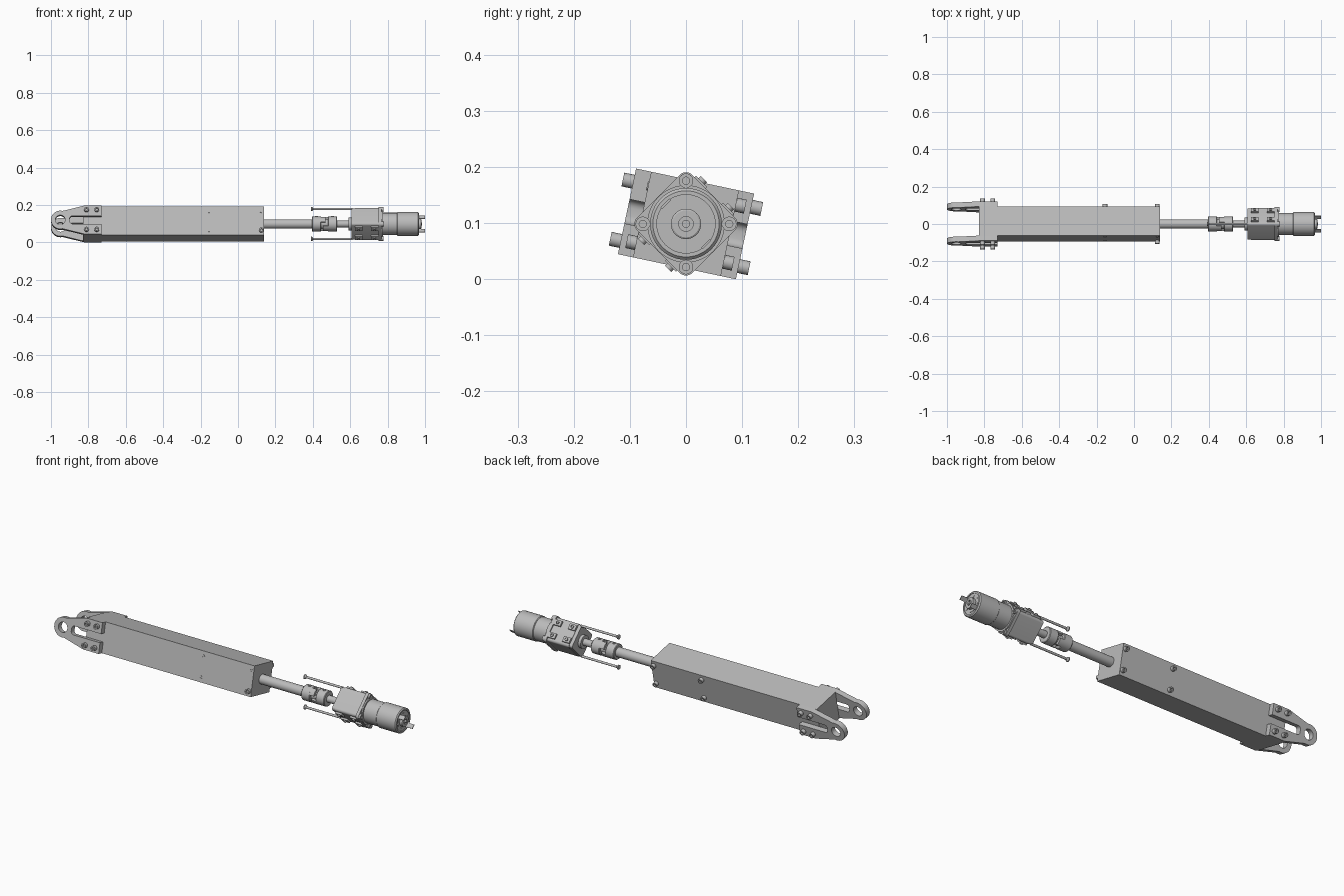
import bpy, bmesh
from math import sin, cos, pi, radians
from mathutils import Matrix, Vector

cube = bpy.data.objects.get("Cube")
if cube:
    bpy.data.objects.remove(cube)


def material(name, value):
    m = bpy.data.materials.new(name)
    m.use_nodes = True
    m.diffuse_color = (value, value, value, 1)
    m.node_tree.nodes["Principled BSDF"].inputs["Base Color"].default_value = (value, value, value, 1)
    return m


GREY = material("machined grey", 0.5)

# The housing is rolled about the drive axis; the motor unit is upright
AXIS = Matrix.Translation((0, 0, 0.0987))
ROLLED = AXIS @ Matrix.Rotation(radians(-12), 4, 'X')
ALONG_X = Matrix.Rotation(pi / 2, 4, 'Y')
ALONG_Y = Matrix.Rotation(-pi / 2, 4, 'X')


def finish(name, bm, frame, smooth=True):
    bmesh.ops.recalc_face_normals(bm, faces=bm.faces)
    mesh = bpy.data.meshes.new(name)
    bm.to_mesh(mesh)
    bm.free()
    mesh.materials.append(GREY)
    mesh.transform(frame)
    ob = bpy.data.objects.new(name, mesh)
    bpy.context.collection.objects.link(ob)
    if smooth:
        bpy.ops.object.select_all(action='DESELECT')
        ob.select_set(True)
        bpy.context.view_layer.objects.active = ob
        bpy.ops.object.shade_smooth_by_angle(angle=radians(30))
    return ob


def box(name, low, high, frame):
    bm = bmesh.new()
    low, high = Vector(low), Vector(high)
    size = high - low
    bmesh.ops.create_cube(bm, size=1, matrix=Matrix.Translation((low + high) / 2) @ Matrix.Diagonal((*size, 1)))
    return finish(name, bm, frame, False)


def turned(name, profile, frame, sides=40):
    """Spin (x, radius) points around the x axis."""
    bm = bmesh.new()
    verts = [bm.verts.new((x, 0, r)) for x, r in profile]
    edges = [bm.edges.new(pair) for pair in zip(verts, verts[1:])]
    bmesh.ops.spin(bm, geom=verts + edges, cent=(0, 0, 0), axis=(1, 0, 0), angle=2 * pi, steps=sides)
    bmesh.ops.remove_doubles(bm, verts=bm.verts, dist=1e-5)
    return finish(name, bm, frame)


def rod(name, x0, x1, r, frame, sides=32):
    return turned(name, [(x0, 0), (x0, r), (x1, r), (x1, 0)], frame, sides)


def socket_screw(name, height, r, frame):
    """Cap screw head along +x with a hexagonal-looking socket."""
    return turned(name, [(0, 0), (0, r), (height, r), (height, r * 0.5),
                         (height * 0.5, r * 0.5), (height * 0.5, 0)], frame, 18)


def plate(name, outlines, half, frame):
    """Filled 2D outlines with holes, extruded both ways along z."""
    curve = bpy.data.curves.new(name, 'CURVE')
    curve.dimensions = '2D'
    curve.fill_mode = 'BOTH'
    curve.extrude = half
    for points in outlines:
        s = curve.splines.new('POLY')
        s.points.add(len(points) - 1)
        for p, (u, v) in zip(s.points, points):
            p.co = (u, v, 0, 1)
        s.use_cyclic_u = True
    temp = bpy.data.objects.new(name + " outline", curve)
    bpy.context.collection.objects.link(temp)
    bpy.context.view_layer.update()
    mesh = bpy.data.meshes.new_from_object(temp.evaluated_get(bpy.context.evaluated_depsgraph_get()))
    bm = bmesh.new()
    bm.from_mesh(mesh)
    bpy.data.objects.remove(temp)
    bmesh.ops.remove_doubles(bm, verts=bm.verts, dist=1e-5)
    return finish(name, bm, frame)


def arc(cx, cy, r, a0, a1, n):
    return [(cx + r * cos(radians(a0 + (a1 - a0) * i / n)),
             cy + r * sin(radians(a0 + (a1 - a0) * i / n))) for i in range(n + 1)]


def circle(cx, cy, r, n=24):
    return arc(cx, cy, r, 0, 360, n)[:-1]


# Housing
box("housing", (-0.83, -0.08, -0.078), (0.14, 0.08, 0.078), ROLLED)

# Forked clevis brackets on both sides of the housing
fork = ([(-0.73, 0.022), (-0.73, 0.078), (-0.82, 0.078)]
        + arc(-0.95, 0, 0.05, 76, 284, 20)
        + [(-0.82, -0.078), (-0.73, -0.078), (-0.73, -0.022)]
        + arc(-0.885, -0.007, 0.015, 270, 180, 5) + arc(-0.885, 0.007, 0.015, 180, 90, 5))
upright = Matrix.Rotation(pi / 2, 4, 'X')
for side, label in ((-1, "front"), (1, "back")):
    frame = ROLLED @ Matrix.Translation((0, side * 0.0935, 0)) @ upright
    plate(label + "_clevis_bracket", [fork, circle(-0.95, 0, 0.026)], 0.014, frame)
    facing = Matrix.Rotation(side * pi / 2, 4, 'Z')
    for x in (-0.81, -0.755):
        for z in (-0.054, 0.054):
            socket_screw(label + "_bracket_screw", 0.019, 0.0125,
                         ROLLED @ Matrix.Translation((x, side * 0.1075, z)) @ facing)
    # Housing side screws: proud heads on the back, mostly flush tips in front
    for x in (-0.155, 0.125):
        for z in (-0.052, 0.052):
            proud = side > 0 or (x > 0 and z < 0)
            socket_screw(label + "_housing_screw", 0.017 if proud else 0.002, 0.0125 if proud else 0.008,
                         ROLLED @ Matrix.Translation((x, side * 0.08, z)) @ facing)

# Drive rod and gearbox shaft
rod("drive_rod", 0.13, 0.41, 0.025, AXIS)
rod("gearbox_shaft", 0.52, 0.62, 0.018, AXIS)
rod("shaft_collar", 0.592, 0.612, 0.034, AXIS)

# Jaw coupling: two hubs, a core and interlocking jaws
for x0, x1 in ((0.395, 0.445), (0.48, 0.53)):
    turned("coupling_hub", [(x0, 0), (x0, 0.037), (x0 + 0.003, 0.04), (x1 - 0.003, 0.04),
                            (x1, 0.037), (x1, 0)], AXIS)
rod("coupling_spider", 0.44, 0.485, 0.027, AXIS)
for i in range(4):
    turn = AXIS @ Matrix.Rotation(radians(45 + 90 * i), 4, 'X')
    start = 0.44 if i % 2 else 0.455
    jaw = arc(0, 0, 0.04, 62, 118, 8) + arc(0, 0, 0.022, 118, 62, 8)
    plate("coupling_jaw", [jaw], 0.0145, turn @ Matrix.Translation((start + 0.0145, 0, 0)) @ ALONG_X)
for x in (0.42, 0.505):
    socket_screw("coupling_set_screw", 0.004, 0.008,
                 AXIS @ Matrix.Translation((x, 0, 0.038)) @ Matrix.Rotation(-pi / 2, 4, 'Y'))

# Gearbox: diamond block between two eared flanges
def diamond(reach, ear):
    outline = []
    for i in range(4):
        a = 90 * i
        outline += arc((reach - ear) * cos(radians(a)), (reach - ear) * sin(radians(a)), ear, a - 45, a + 45, 8)
    return outline


def cross_plate(name, outlines, x0, x1):
    plate(name, outlines, (x1 - x0) / 2, AXIS @ Matrix.Translation(((x0 + x1) / 2, 0, 0)) @ ALONG_X)


cross_plate("gearbox_block", [diamond(0.085, 0.012)], 0.625, 0.755)
cross_plate("gearbox_front_flange", [diamond(0.082, 0.012)], 0.607, 0.628)
cross_plate("gearbox_motor_flange", [diamond(0.092, 0.016)], 0.752, 0.768)
rod("gearbox_face_ring", 0.766, 0.775, 0.069, AXIS, 48)

# Flange screws in the four ears
for i in range(4):
    turn = AXIS @ Matrix.Rotation(pi / 2 * i, 4, 'X')
    socket_screw("flange_screw", 0.012, 0.013, turn @ Matrix.Translation((0.766, 0, 0.077)))

# Clamp pads and screws on the slanted gearbox faces
for turn_angle in (-45, 135):
    turn = AXIS @ Matrix.Rotation(radians(turn_angle), 4, 'X')
    for x in (0.645, 0.73):
        for y in (-0.034, 0.034):
            box("gearbox_pad", (x - 0.02, y - 0.014, 0.06), (x + 0.02, y + 0.014, 0.073), turn)
            socket_screw("gearbox_pad_screw", 0.006, 0.008,
                         turn @ Matrix.Translation((x, y, 0.073)) @ Matrix.Rotation(-pi / 2, 4, 'Y'))

# Long tie screws reaching toward the coupling
for z in (-0.08, 0.08):
    turned("tie_screw", [(0.39, 0), (0.39, 0.012), (0.395, 0.012), (0.402, 0.006), (0.612, 0.006), (0.612, 0)],
           AXIS @ Matrix.Translation((0, 0, z)), 18)

# Motor: reduction stage, can, end cap and bearing boss
turned("reduction_stage", [(0.77, 0), (0.77, 0.06), (0.852, 0.06), (0.852, 0)], AXIS, 48)
turned("motor_can", [(0.85, 0), (0.85, 0.061), (0.853, 0.064), (0.962, 0.064), (0.967, 0.059), (0.967, 0.052),
                     (0.963, 0.052), (0.963, 0)], AXIS, 48)
turned("motor_bearing_boss", [(0.962, 0), (0.962, 0.027), (0.978, 0.027), (0.98, 0.024), (0.98, 0.013),
                              (0.975, 0.013), (0.975, 0)], AXIS)
rod("motor_shaft_tip", 0.97, 0.985, 0.007, AXIS, 20)

# Raised vent rims and terminals on the motor end
for i in range(4):
    turn = AXIS @ Matrix.Rotation(pi / 2 * i, 4, 'X')
    rim = arc(0, 0, 0.041, 65, 115, 10) + arc(0, 0, 0.032, 115, 65, 10)
    plate("motor_vent", [rim], 0.002, turn @ Matrix.Translation((0.963, 0, 0)) @ ALONG_X)
for s in (-1, 1):
    turn = AXIS @ Matrix.Rotation(radians(45), 4, 'X')
    box("motor_terminal", (0.96, -0.011, s * 0.051 - 0.002), (1.0, 0.011, s * 0.051 + 0.002), turn)
